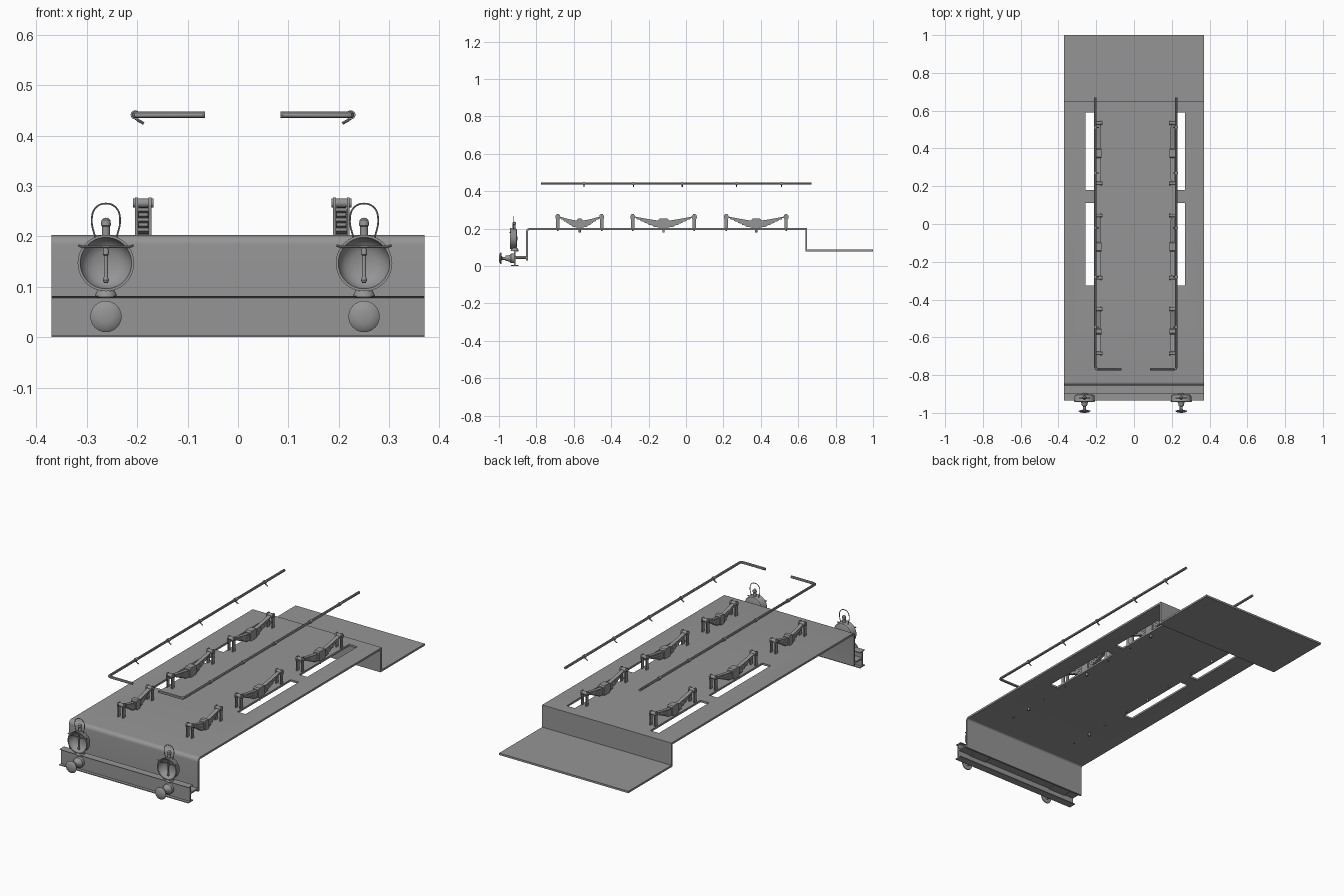
import bpy, bmesh, math
from mathutils import Matrix, Vector

if "Cube" in bpy.data.objects:
    bpy.data.objects.remove(bpy.data.objects["Cube"])

# Dark grey paint used on every part
paint = bpy.data.materials.new("dark_grey_paint")
paint.diffuse_color = (0.3, 0.3, 0.3, 1)
paint.use_nodes = True
paint.node_tree.nodes["Principled BSDF"].inputs["Base Color"].default_value = paint.diffuse_color


def finish(bm, name, smooth=False):
    bmesh.ops.recalc_face_normals(bm, faces=bm.faces)
    me = bpy.data.meshes.new(name)
    bm.to_mesh(me)
    bm.free()
    me.materials.append(paint)
    ob = bpy.data.objects.new(name, me)
    bpy.context.collection.objects.link(ob)
    if smooth:
        shade(ob)
    return ob


def shade(ob):
    bpy.ops.object.select_all(action='DESELECT')
    ob.select_set(True)
    bpy.context.view_layer.objects.active = ob
    bpy.ops.object.shade_smooth_by_angle(angle=math.radians(35))


def add_prism(bm, pts, x0, x1):
    """Extrude a closed (y, z) outline along x."""
    f = bm.faces.new([bm.verts.new((x0, y, z)) for y, z in pts])
    ext = bmesh.ops.extrude_face_region(bm, geom=[f])
    vs = [v for v in ext['geom'] if isinstance(v, bmesh.types.BMVert)]
    bmesh.ops.translate(bm, vec=(x1 - x0, 0, 0), verts=vs)


def add_box(bm, x0, x1, y0, y1, z0, z1):
    add_prism(bm, [(y0, z0), (y1, z0), (y1, z1), (y0, z1)], x0, x1)


def add_cyl(bm, c, r, length, axis, seg=16):
    rot = Vector((0, 0, 1)).rotation_difference(Vector(axis)).to_matrix().to_4x4()
    bmesh.ops.create_cone(bm, cap_ends=True, segments=seg, radius1=r, radius2=r,
                          depth=length, matrix=Matrix.Translation(c) @ rot)


def lathe(name, prof, loc, axis, seg=32):
    """Spin (radius, distance) points round an axis through loc."""
    bm = bmesh.new()
    vs = [bm.verts.new((r, 0, t)) for r, t in prof]
    es = [bm.edges.new(p) for p in zip(vs, vs[1:])]
    bmesh.ops.spin(bm, geom=vs + es, cent=(0, 0, 0), axis=(0, 0, 1),
                   angle=2 * math.pi, steps=seg, use_merge=True)
    bmesh.ops.remove_doubles(bm, verts=bm.verts, dist=1e-5)
    rot = Vector((0, 0, 1)).rotation_difference(Vector(axis)).to_matrix().to_4x4()
    bm.transform(Matrix.Translation(loc) @ rot)
    return finish(bm, name, True)


def tube(name, pts, r, smooth_path=False):
    cu = bpy.data.curves.new(name, 'CURVE')
    cu.dimensions = '3D'
    cu.bevel_depth, cu.bevel_resolution, cu.use_fill_caps = r, 3, True
    cu.resolution_u = 6
    cu.materials.append(paint)
    if smooth_path:
        sp = cu.splines.new('BEZIER')
        sp.bezier_points.add(len(pts) - 1)
        for b, p in zip(sp.bezier_points, pts):
            b.co = p
            b.handle_left_type = b.handle_right_type = 'AUTO'
    else:
        sp = cu.splines.new('POLY')
        sp.points.add(len(pts) - 1)
        for b, p in zip(sp.points, pts):
            b.co = (*p, 1)
    ob = bpy.data.objects.new(name, cu)
    bpy.context.collection.objects.link(ob)
    bpy.ops.object.select_all(action='DESELECT')
    ob.select_set(True)
    bpy.context.view_layer.objects.active = ob
    bpy.ops.object.convert(target='MESH')
    shade(bpy.context.object)


# Footplate: bent sheet with a rounded front corner and a stepped rear
W = 0.37
arc = lambda r: [(-0.835 - r * math.sin(a), 0.183 + r * math.cos(a))
                 for a in [i * math.pi / 12 for i in range(7)]]
outline = (arc(0.02) + [(-0.855, 0.03), (-0.845, 0.03)] + arc(0.01)[::-1] +
           [(0.638, 0.193), (0.638, 0.078), (1.0, 0.078), (1.0, 0.088),
            (0.648, 0.088), (0.648, 0.203)])
bm = bmesh.new()
add_prism(bm, outline, -W, W)
plate = finish(bm, "footplate")

# Wheel slots cut through the plate
bm = bmesh.new()
for x0, x1 in ((-0.258, -0.209), (0.224, 0.271)):
    for y0, y1 in ((-0.325, 0.11), (0.18, 0.59)):
        add_box(bm, x0, x1, y0, y1, 0.15, 0.25)
cutter = finish(bm, "slot_cutter")
cutter.hide_render = True
mod = plate.modifiers.new("slots", 'BOOLEAN')
mod.operation, mod.solver, mod.object = 'DIFFERENCE', 'EXACT', cutter
bpy.context.view_layer.objects.active = plate
bpy.ops.object.modifier_apply(modifier="slots")
bpy.data.objects.remove(cutter)
shade(plate)

# Front beam: I section, with a ledge joining it to the plate
bm = bmesh.new()
half = [(-0.935, 0), (-0.895, 0), (-0.895, 0.004), (-0.911, 0.004)]
add_prism(bm, half + [(y, 0.082 - z) for y, z in half[::-1]] +
          [(-0.919, 0.078), (-0.919, 0.004), (-0.935, 0.004)], -W, W)
finish(bm, "front_beam")
bm = bmesh.new()
add_box(bm, -W, W, -0.912, -0.85, 0.041, 0.049)
finish(bm, "beam_ledge")

# Buffers and lamps
for side, x in (("left", -0.262), ("right", 0.25)):
    lathe(side + "_buffer",
          [(0, 0.085), (0.014, 0.084), (0.025, 0.081), (0.031, 0.076), (0.03, 0.072),
           (0.012, 0.07), (0.008, 0.065), (0.008, 0.05), (0.014, 0.049), (0.015, 0.038),
           (0.019, 0.027), (0.026, 0.02), (0.026, 0), (0, 0)],
          (x, -0.915, 0.041), (0, -1, 0))
    bm = bmesh.new()
    add_box(bm, x - 0.05, x + 0.05, -0.912, -0.853, 0.037, 0.054)
    finish(bm, side + "_buffer_mount")
    # drum lamp with a hollow reflector
    lathe(side + "_lamp_bowl",
          [(0, 0), (0.044, 0.001), (0.05, 0.004), (0.053, 0.01), (0.054, 0.03),
           (0.056, 0.033), (0.056, 0.038), (0.051, 0.038), (0.048, 0.026),
           (0.039, 0.014), (0.024, 0.007), (0, 0.005)],
          (x, -0.902, 0.147), (0, -1, 0), 40)
    lathe(side + "_lamp_chimney",
          [(0, 0), (0.008, 0), (0.008, 0.022), (0.01, 0.024), (0.009, 0.034),
           (0.005, 0.038), (0, 0.039)],
          (x, -0.919, 0.198), (0, 0, 1), 20)
    lathe(side + "_lamp_foot", [(0, 0), (0.022, 0), (0.02, 0.007), (0.015, 0.016), (0, 0.016)],
          (x, -0.916, 0.08), (0, 0, 1), 24)
    lathe(side + "_lamp_burner",
          [(0, 0), (0.004, 0.001), (0.006, 0.006), (0.004, 0.013),
           (0.004, 0.055), (0.006, 0.057), (0.006, 0.064), (0.003, 0.074), (0, 0.075)],
          (x, -0.928, 0.107), (0, 0, 1), 16)
    tube(side + "_lamp_bar", [(x - 0.054, -0.938, 0.182), (x - 0.046, -0.941, 0.179),
                              (x + 0.046, -0.941, 0.179), (x + 0.054, -0.938, 0.182)], 0.0026)
    tube(side + "_lamp_handle",
         [(x + dx, -0.921, z) for dx, z in
          ((-0.021, 0.196), (-0.028, 0.235), (-0.02, 0.257), (0, 0.265),
           (0.02, 0.257), (0.028, 0.235), (0.021, 0.196))], 0.0018, True)

# Leaf springs with buckle, hangers and studs
for side, cx in (("left", -0.188), ("right", 0.205)):
    for n, (cy, L) in enumerate(((-0.568, 0.117), (-0.12, 0.165), (0.375, 0.16)), 1):
        name = f"{side}_spring_{n}"
        bm = bmesh.new()
        for k in range(6):
            h = L * (1 - 0.13 * k)
            ys = [h * (i / 6 - 1) for i in range(13)]
            top = [(cy + y, 0.24 - 0.006 * k + 0.027 * (abs(y) / L) ** 1.3) for y in ys]
            w = 0.0105 if k % 2 else 0.0095
            add_prism(bm, top + [(y, z - 0.0062) for y, z in top[::-1]], cx - w, cx + w)
        finish(bm, name + "_leaves", True)
        # buckle with stud below the plate
        bm = bmesh.new()
        b = 0.016 if n == 1 else 0.026
        add_prism(bm, [(cy - b, 0.21), (cy - b + 0.006, 0.203), (cy + b - 0.006, 0.203),
                       (cy + b, 0.21), (cy + b, 0.247), (cy + b - 0.006, 0.253),
                       (cy - b + 0.006, 0.253), (cy - b, 0.247)], cx - 0.016, cx + 0.016)
        add_cyl(bm, (cx, cy, 0.192), 0.006, 0.026, (0, 0, 1))
        finish(bm, name + "_buckle", True)
        # clevis hangers with cross pins
        bm = bmesh.new()
        for s in (-1, 1):
            y = cy + s * L
            for d in (-1, 1):
                x0 = cx + d * 0.0135
                add_prism(bm, [(y - 0.009, 0.2), (y + 0.009, 0.2), (y + 0.009, 0.25),
                               (y + 0.013, 0.257), (y + 0.012, 0.269), (y + 0.006, 0.277),
                               (y - 0.006, 0.277), (y - 0.012, 0.269), (y - 0.013, 0.257),
                               (y - 0.009, 0.25)], x0 - 0.0027, x0 + 0.0027)
            add_cyl(bm, (cx, y, 0.266), 0.009, 0.04, (1, 0, 0))
            add_cyl(bm, (cx, y, 0.194), 0.004, 0.012, (0, 0, 1))
        finish(bm, name + "_hangers", True)

# Handrails with inward front ends and short brackets
for side, x, xe, s in (("left", -0.204, -0.065, 1), ("right", 0.224, 0.084, -1)):
    tube(side + "_handrail", [(x, 0.67, 0.441), (x, -0.758, 0.441), (x + s * 0.003, -0.766, 0.441),
                              (x + s * 0.011, -0.769, 0.441), (xe, -0.769, 0.441)], 0.0066)
    for n, y in enumerate((-0.545, -0.28, -0.02, 0.27, 0.51), 1):
        bm = bmesh.new()
        add_cyl(bm, (x, y, 0.441), 0.009, 0.01, (0, 1, 0), 20)
        finish(bm, f"{side}_rail_collar_{n}", True)
        tube(f"{side}_rail_bracket_{n}", [(x, y, 0.435), (x + s * 0.006, y, 0.43),
                                          (x + s * 0.017, y, 0.424)], 0.003)
